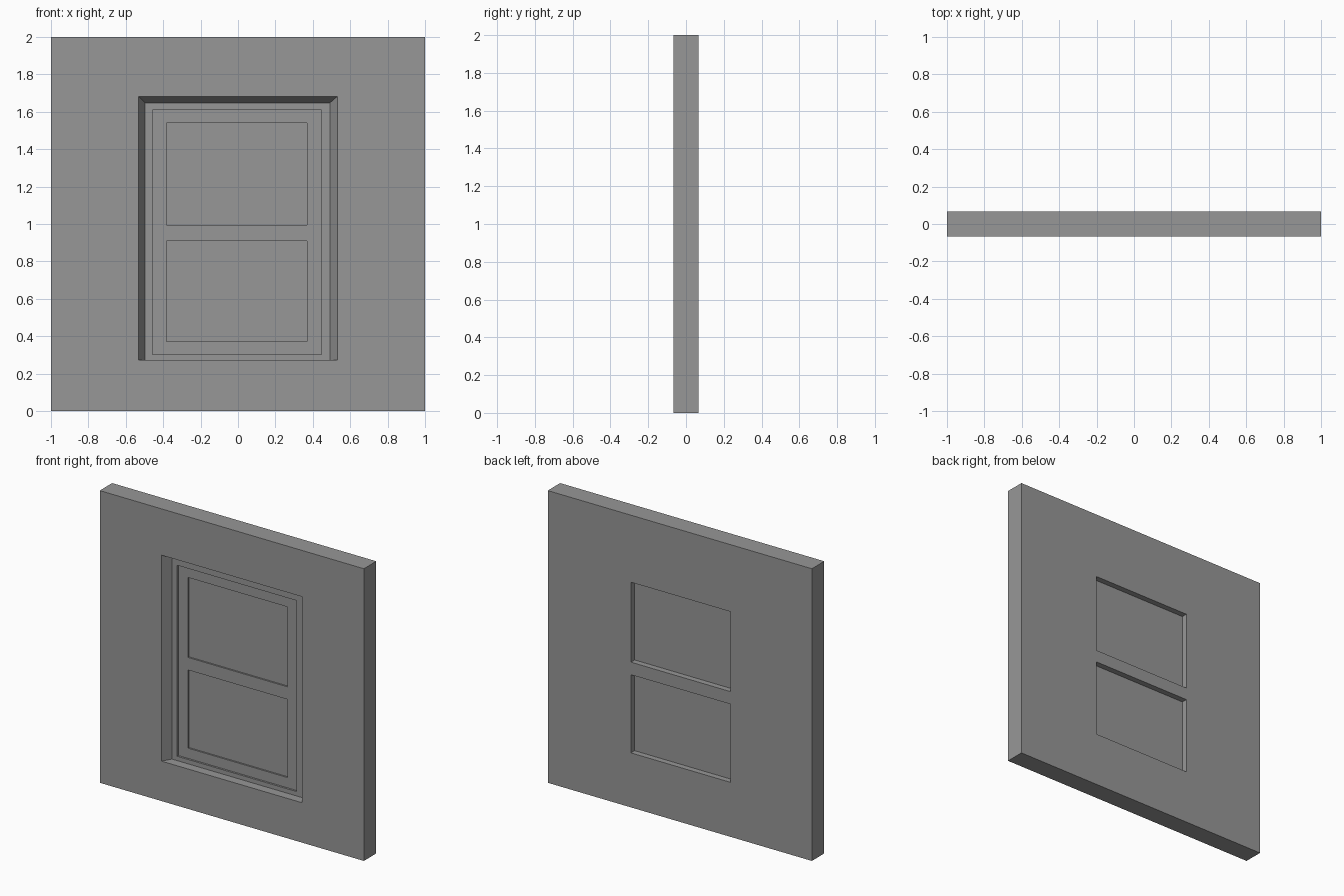
import bpy, bmesh

if "Cube" in bpy.data.objects:
    bpy.data.objects.remove(bpy.data.objects["Cube"])

T = 0.067          # half wall thickness
Y_FRAME = -0.005   # front of the window frame
Y_SASH = 0.008     # front of the sash

dark_grey = bpy.data.materials.new("dark_grey")
dark_grey.diffuse_color = (0.31, 0.31, 0.31, 1)
dark_grey.use_nodes = True
dark_grey.node_tree.nodes["Principled BSDF"].inputs["Base Color"].default_value = dark_grey.diffuse_color


def block(name, front, back, y0, y1):
    """Solid between two (x0, x1, z0, z1) rectangles at depths y0 and y1."""
    bm = bmesh.new()
    rings = []
    for (x0, x1, z0, z1), y in ((front, y0), (back, y1)):
        rings.append([bm.verts.new((x, y, z)) for x, z in
                      ((x0, z0), (x1, z0), (x1, z1), (x0, z1))])
    a, b = rings
    bm.faces.new(a)
    bm.faces.new(b[::-1])
    for i in range(4):
        j = (i + 1) % 4
        bm.faces.new((a[j], a[i], b[i], b[j]))
    bmesh.ops.recalc_face_normals(bm, faces=bm.faces[:])
    mesh = bpy.data.meshes.new(name)
    bm.to_mesh(mesh)
    bm.free()
    mesh.materials.append(dark_grey)
    ob = bpy.data.objects.new(name, mesh)
    bpy.context.collection.objects.link(ob)
    return ob


def carve(target, cutter):
    """Subtract the cutter from the target and remove it."""
    cutter.hide_render = True
    mod = target.modifiers.new("carve", 'BOOLEAN')
    mod.operation = 'DIFFERENCE'
    mod.solver = 'EXACT'
    mod.object = cutter
    bpy.context.view_layer.objects.active = target
    bpy.ops.object.modifier_apply(modifier=mod.name)
    bpy.data.objects.remove(cutter)


# Wall slab
full = (-1, 1, 0, 2)
wall = block("window_wall", full, full, -T, T)

# Splayed reveal with level sill; the cutter continues the slope past the wall face
outer = (-0.532, 0.532, 0.273, 1.683)
inner = (-0.497, 0.492, 0.273, 1.648)
over = 0.02
k = over / (Y_FRAME + T)
start = tuple(o + (o - i) * k for o, i in zip(outer, inner))
carve(wall, block("reveal_cutter", start, inner, -T - over, Y_FRAME))

# Shallow frame rebate around the sash
sash = (-0.457, 0.446, 0.303, 1.61)
carve(wall, block("rebate_cutter", sash, sash, -0.03, Y_SASH))

# Two glazed openings, cut right through, each with a thin pane
for label, z0, z1 in (("upper", 0.994, 1.541), ("lower", 0.373, 0.908)):
    rect = (-0.383, 0.37, z0, z1)
    carve(wall, block("pane_cutter", rect, rect, -0.03, T + 0.05))
    block(label + "_pane", rect, rect, 0.019, 0.027)
